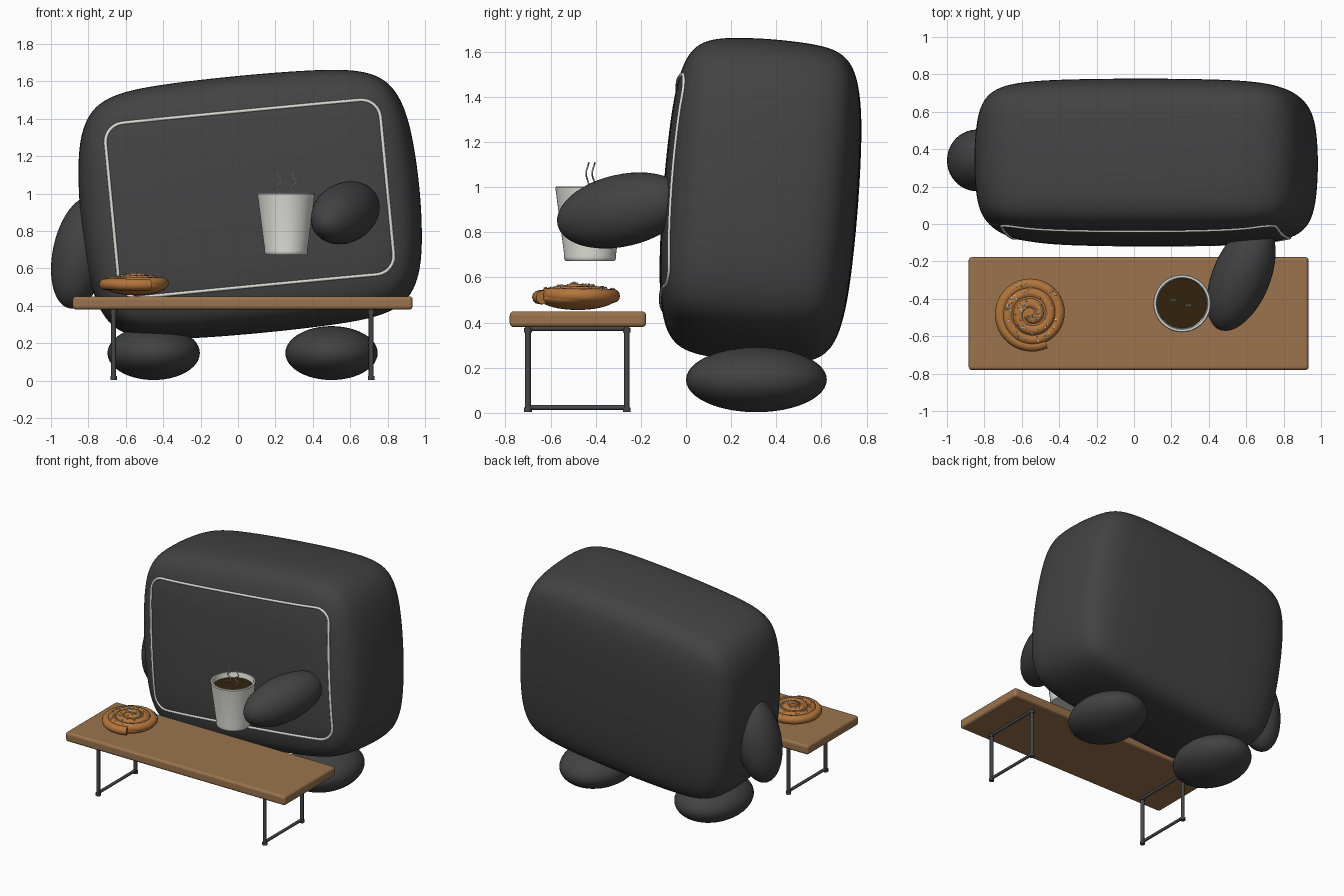
import bpy, bmesh, math, random
from math import sin, cos, pi, radians
from mathutils import Vector, Euler
from mathutils.bvhtree import BVHTree

if "Cube" in bpy.data.objects:
    bpy.data.objects.remove(bpy.data.objects["Cube"])
random.seed(4)


def material(name, r, g, b):
    m = bpy.data.materials.new(name)
    m.use_nodes = True
    m.diffuse_color = (r, g, b, 1)
    node = m.node_tree.nodes["Principled BSDF"]
    node.inputs["Base Color"].default_value = (r, g, b, 1)
    node.inputs["Roughness"].default_value = 0.7
    return m


CHARCOAL = material("charcoal", .055, .055, .055)
WOOD = material("wood", .325, .172, .075)
METAL = material("dark metal", .06, .062, .065)
CREAM = material("off white", .73, .73, .68)
COFFEE = material("coffee brown", .032, .016, .004)
DOUGH = material("baked dough", .45, .18, .045)


def finish(name, bm, mat, smooth=True):
    me = bpy.data.meshes.new(name)
    bm.to_mesh(me)
    bm.free()
    ob = bpy.data.objects.new(name, me)
    bpy.context.collection.objects.link(ob)
    me.materials.append(mat)
    for p in me.polygons:
        p.use_smooth = smooth
    return ob


def ellipsoid(name, loc, radii, mat, rot=(0, 0, 0)):
    bm = bmesh.new()
    bmesh.ops.create_uvsphere(bm, u_segments=40, v_segments=24, radius=1)
    bmesh.ops.scale(bm, vec=radii, verts=bm.verts)
    ob = finish(name, bm, mat)
    ob.location, ob.rotation_euler = loc, rot
    return ob


def tube(name, points, radius, mat, cyclic=False, sides=3):
    cu = bpy.data.curves.new(name, "CURVE")
    cu.dimensions = "3D"
    cu.bevel_depth, cu.bevel_resolution, cu.use_fill_caps = radius, sides, True
    sp = cu.splines.new("POLY")
    sp.points.add(len(points) - 1)
    for p, co in zip(sp.points, points):
        p.co = (*co, 1)
    sp.use_cyclic_u = cyclic
    sp.use_smooth = True
    ob = bpy.data.objects.new(name, cu)
    bpy.context.collection.objects.link(ob)
    cu.materials.append(mat)
    return ob


def lathe(name, profile, mat, loc, steps=48):
    bm = bmesh.new()
    vs = [bm.verts.new((r, 0, z)) for r, z in profile]
    es = [bm.edges.new(pair) for pair in zip(vs, vs[1:])]
    bmesh.ops.spin(bm, geom=vs + es, axis=(0, 0, 1), cent=(0, 0, 0),
                   angle=2 * pi, steps=steps)
    bmesh.ops.remove_doubles(bm, verts=bm.verts, dist=1e-4)
    bmesh.ops.recalc_face_normals(bm, faces=bm.faces)
    ob = finish(name, bm, mat)
    ob.location = loc
    bpy.ops.object.select_all(action="DESELECT")
    ob.select_set(True)
    bpy.context.view_layer.objects.active = ob
    bpy.ops.object.shade_smooth_by_angle(angle=radians(40))
    return ob


# Body: pillowy box, tilted sideways and leaning back; cage edges and
# corners are pulled in so the faces bulge
outer, inner = (.915, .435, .69), (.45, .2, .25)
pull = (1, 1, .92, .86)
bm = bmesh.new()
bmesh.ops.create_cube(bm, size=2)
bmesh.ops.subdivide_edges(bm, edges=bm.edges, cuts=2, use_grid_fill=True)
for v in bm.verts:
    k = pull[sum(abs(c) > .9 for c in v.co)]
    v.co = [math.copysign(o * k if abs(c) > .9 else i, c)
            for c, o, i in zip(v.co, outer, inner)]
body = finish("body", bm, CHARCOAL)
sub = body.modifiers.new("soft", "SUBSURF")
sub.levels = sub.render_levels = 4
body.location = (.065, .33, .942)
body.rotation_euler = Euler((radians(-4.5), radians(-5.5), 0))
bpy.context.view_layer.update()

# Piping: rounded rectangle laid on the front of the body
w, h, r = .738, .47, .1
ring = []
for k, (sx, sz) in enumerate([(1, 1), (-1, 1), (-1, -1), (1, -1)]):
    for j in range(7):
        a = pi / 2 * (k + j / 6)
        ring.append(Vector((sx * (w - r) + r * cos(a), -2, sz * (h - r) + r * sin(a))))
tree = BVHTree.FromObject(body, bpy.context.evaluated_depsgraph_get())
path = []
for p, q in zip(ring, ring[1:] + ring[:1]):
    n = max(1, int((q - p).length / .05))
    path += [tree.ray_cast(p.lerp(q, i / n), Vector((0, 1, 0)))[0] for i in range(n)]
piping = tube("front_piping", path, .009, CREAM, cyclic=True)
piping.location, piping.rotation_euler = body.location, body.rotation_euler

# Feet and arms
for name, x in (("right_foot", -.451), ("left_foot", .5)):
    ellipsoid(name, (x, .312, .147), (.247, .312, .144), CHARCOAL)
ellipsoid("right_arm", (-.84, .34, .685), (.15, .165, .305), CHARCOAL, (0, radians(12), 0))
reach = Vector((.37, .9, .2)).to_track_quat("Z", "Y").to_euler()
ellipsoid("left_arm", (.573, -.283, .897), (.155, .16, .31), CHARCOAL, reach)

# Table top
bm = bmesh.new()
bmesh.ops.create_cube(bm, size=1)
bmesh.ops.scale(bm, vec=(1.818, .604, .07), verts=bm.verts)
bmesh.ops.bevel(bm, geom=bm.edges[:], offset=.018, segments=4, profile=.5, affect="EDGES")
finish("table_top", bm, WOOD, False).location = (.025, -.479, .415)

# Folding leg frames with collars at the joints
for side, x in (("right", -.665), ("left", .712)):
    ys = (-.7, -.262)
    for z, part in ((.024, "foot_bar"), (.374, "top_bar")):
        tube(f"{side}_{part}", [(x, ys[0], z), (x, ys[1], z)], .011, METAL)
    for y, end in zip(ys, ("front", "back")):
        tube(f"{side}_{end}_leg", [(x, y, .004), (x, y, .38)], .013, METAL)
        for z in (.004, .357):
            tube(f"{side}_{end}_collar", [(x, y, z), (x, y, z + .02)], .018, METAL)

# Cup, drink and steam
cup = Vector((.257, -.425, .672))
lathe("cup", [(0, 0), (.106, 0), (.113, .006), (.116, .018), (.115, .03), (.153, .318),
              (.154, .326), (.15, .331), (.139, .331), (.135, .32),
              (.105, .03), (0, .03)], CREAM, cup)
lathe("coffee", [(0, .295), (.1335, .295), (.13, .28), (0, .28)], COFFEE, cup)
for name, x, y in (("steam_right", -.05, .015), ("steam_left", .03, -.012)):
    tube(name, [cup + Vector((x + .016 * sin(t * .65) + .001 * t, y + .006 * sin(t * .4),
                              .31 + .0067 * t)) for t in range(20)], .0035, CREAM)

# Spiral bun with a domed base and sugar bits
bun = Vector((-.548, -.48, .508))
coil = []
for i in range(131):
    t = i / 130
    a = radians(-64) - t * 2 * pi * 3.2
    d = .172 - .157 * t ** 1.35
    coil.append(bun + Vector((d * cos(a), d * sin(a), .004 + .034 * t)))
tube("bun_spiral", coil, .031, DOUGH, sides=4)
ellipsoid("bun_base", bun, (.17, .17, .052), DOUGH)
bm = bmesh.new()
for i in range(90):
    p = random.choice(coil[20:])
    a = random.uniform(-.8, .8)
    out = Vector((p.x - bun.x, p.y - bun.y, 0)).normalized()
    spot = p + (out * sin(a) + Vector((0, 0, 1)) * cos(a)) * .031
    made = bmesh.ops.create_cube(bm, size=random.uniform(.005, .009))["verts"]
    turn = Euler([random.uniform(0, pi) for _ in range(3)]).to_matrix()
    bmesh.ops.rotate(bm, verts=made, cent=(0, 0, 0), matrix=turn)
    bmesh.ops.translate(bm, verts=made, vec=spot)
finish("sugar_bits", bm, CREAM, False)
